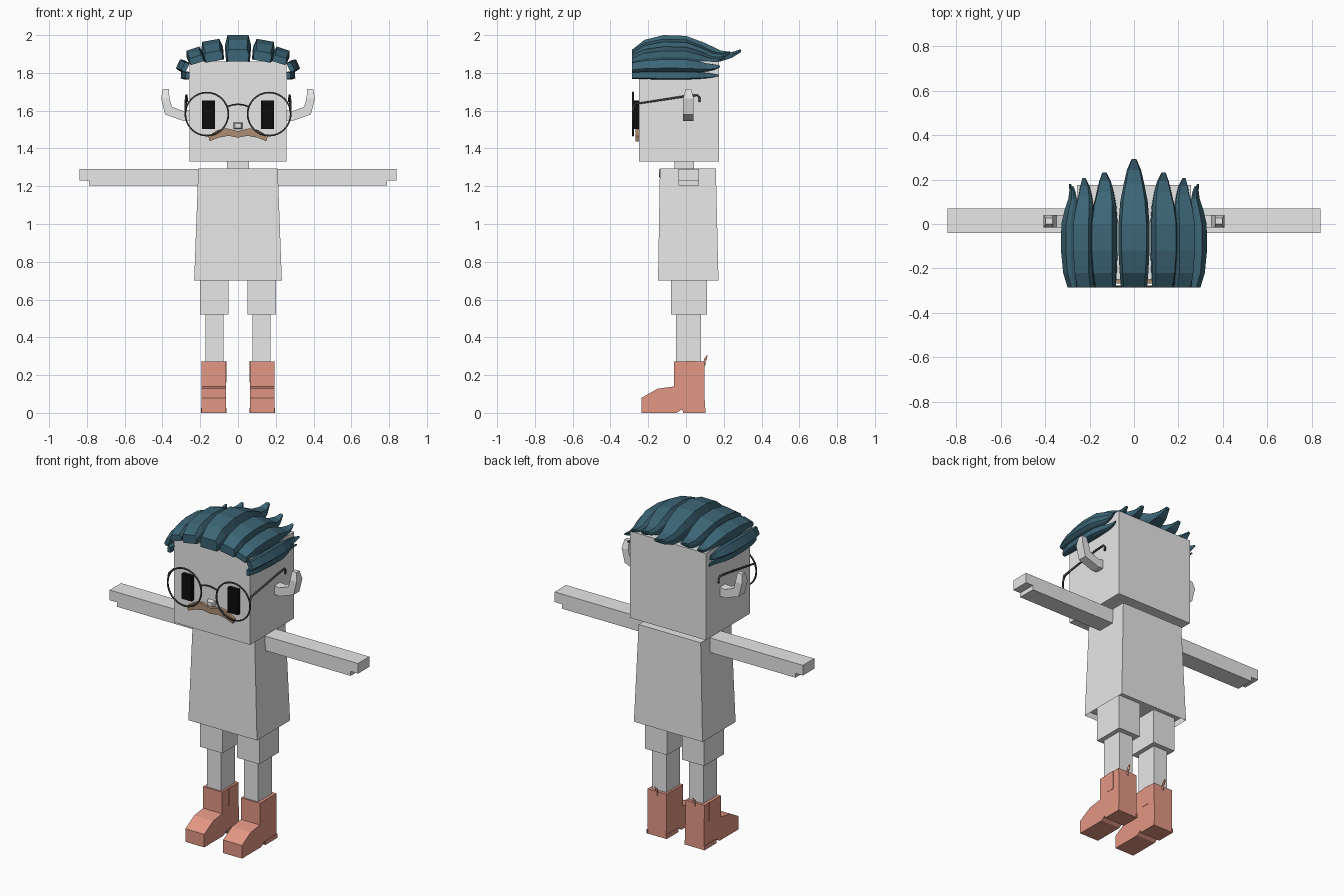
import bpy, bmesh
from math import radians, sin, cos, pi
from mathutils import Vector

cube = bpy.data.objects.get("Cube")
if cube:
    bpy.data.objects.remove(cube, do_unlink=True)


def material(name, colour):
    m = bpy.data.materials.new(name)
    m.use_nodes = True
    m.diffuse_color = (*colour, 1)
    m.node_tree.nodes["Principled BSDF"].inputs["Base Color"].default_value = (*colour, 1)
    return m


GREY = material("pale grey", (0.8, 0.8, 0.8))
TEAL = material("dark teal", (0.045, 0.13, 0.18))
CORAL = material("coral leather", (0.77, 0.31, 0.23))
BROWN = material("moustache brown", (0.42, 0.27, 0.17))
BLACK = material("eye black", (0.004, 0.004, 0.004))
WIRE = material("wire grey", (0.05, 0.055, 0.055))


def loft(name, rings, mat, cap_start=True):
    """Skin a list of equal-length point rings, mirrored copies handled by caller."""
    bm = bmesh.new()
    rows = [[bm.verts.new(p) for p in ring] for ring in rings]
    n = len(rows[0])
    for a, b in zip(rows, rows[1:]):
        for i in range(n):
            j = (i + 1) % n
            bm.faces.new((a[i], a[j], b[j], b[i]))
    if cap_start:
        bm.faces.new(rows[0][::-1])
    bm.faces.new(rows[-1])
    bmesh.ops.recalc_face_normals(bm, faces=bm.faces)
    mesh = bpy.data.meshes.new(name)
    bm.to_mesh(mesh)
    bm.free()
    mesh.materials.append(mat)
    ob = bpy.data.objects.new(name, mesh)
    bpy.context.collection.objects.link(ob)
    return ob


def rect(x0, x1, y0, y1, z):
    return [(x0, y0, z), (x1, y0, z), (x1, y1, z), (x0, y1, z)]


def box(name, x, y, z, mat):
    return loft(name, [rect(*x, *y, z[0]), rect(*x, *y, z[1])], mat)


def prism(name, profile, axis, lo, hi, mat):
    """Extrude a 2D outline along x (outline is y,z) or y (outline is x,z)."""
    place = (lambda p, d: (d, *p)) if axis == "x" else (lambda p, d: (p[0], d, p[1]))
    return loft(name, [[place(p, d) for p in profile] for d in (lo, hi)], mat)


def mirror(ob):
    """Mirror a part to the other side of the body."""
    m = ob.modifiers.new("mirror", "MIRROR")
    m.use_mirror_merge = False
    return ob


def wire(name, points, radius, mat):
    curve = bpy.data.curves.new(name, "CURVE")
    curve.dimensions = "3D"
    curve.bevel_depth = radius
    curve.bevel_resolution = 1
    curve.use_fill_caps = True
    s = curve.splines.new("POLY")
    s.points.add(len(points) - 1)
    for p, co in zip(s.points, points):
        p.co = (*co, 1)
    curve.materials.append(mat)
    ob = bpy.data.objects.new(name, curve)
    bpy.context.collection.objects.link(ob)
    return ob


# Head, neck and shirt (the shirt is open underneath)
box("head", (-0.257, 0.257), (-0.25, 0.175), (1.33, 1.86), GREY)
box("neck", (-0.057, 0.057), (-0.06, 0.042), (1.27, 1.34), GREY)
loft("shirt", [rect(-0.232, 0.232, -0.148, 0.172, 0.70),
               rect(-0.21, 0.21, -0.138, 0.158, 1.295)], GREY, cap_start=False)
box("shirt_lining", (-0.225, 0.225), (-0.14, 0.162), (0.73, 0.74), GREY)
collar = [(0.08 * cos(pi + pi * i / 10), 1.29 + 0.043 * sin(pi + pi * i / 10)) for i in range(11)]
prism("collar", collar, "y", -0.144, -0.136, GREY)

# Arms with a stepped hand
mirror(prism("arm", [(0.2, 1.292), (0.84, 1.292), (0.84, 1.23), (0.79, 1.23),
                     (0.79, 1.203), (0.2, 1.203)], "y", -0.04, 0.07, GREY))

# Shorts and legs
mirror(box("shorts_leg", (0.05, 0.2), (-0.08, 0.11), (0.52, 0.73), GREY))
mirror(box("leg", (0.077, 0.173), (-0.053, 0.08), (0.25, 0.53), GREY))

# Boots with side panel, sole and pull tab
mirror(prism("boot", [(-0.235, 0.0), (-0.235, 0.08), (-0.15, 0.128), (-0.063, 0.14),
                      (-0.063, 0.272), (0.097, 0.272), (0.1, 0.0), (-0.015, 0.0),
                      (-0.02, 0.02), (-0.05, 0.0)], "x", 0.064, 0.192, CORAL))
for side, x in (("outer", 0.19), ("inner", 0.062)):
    mirror(box("boot_panel_" + side, (x, x + 0.004), (0.0, 0.05), (0.16, 0.274), CORAL))
    mirror(box("heel_edge_" + side, (x - 0.002, x + 0.006), (-0.015, 0.102), (0, 0.025), CORAL))
mirror(wire("boot_pull_tab", [(0.128, 0.097, 0.25), (0.128, 0.1, 0.285), (0.128, 0.113, 0.305),
                              (0.128, 0.103, 0.28)], 0.006, CORAL))

# Ears: bent blocks, narrowing to the tip
ear = [((0.25, 1.577), 0.027, (0, 0.027)), ((0.29, 1.572), 0.028, (0, 0.026)),
       ((0.368, 1.6), 0.028, (-0.018, 0.02)), ((0.385, 1.665), 0.028, (-0.022, 0)),
       ((0.382, 1.715), 0.014, (-0.016, 0))]
mirror(loft("ear", [[(x + s * u, 0.013 + t * d, z + s * v)
                     for s, t in ((-1, -1), (1, -1), (1, 1), (-1, 1))]
                    for (x, z), d, (u, v) in ear], GREY))

# Eyes, nose and moustache
mirror(box("eye", (0.122, 0.19), (-0.275, -0.245), (1.503, 1.655), BLACK))
nose = [[(s * w, y, 1.52 + t * w * 0.7) for s, t in ((-1, -1), (1, -1), (1, 1), (-1, 1))]
        for y, w in ((-0.245, 0.026), (-0.275, 0.017))]
loft("nose", nose, GREY)
top = [(0, 1.492), (0.06, 1.507), (0.11, 1.497), (0.158, 1.465)]
under = [(0.15, 1.438), (0.105, 1.457), (0.05, 1.467), (0, 1.457)]
half = top + under
prism("moustache", half + [(-x, z) for x, z in half[-2:0:-1]], "y", -0.268, -0.245, BROWN)

# Glasses
rim = [(0.165 + 0.114 * cos(i * pi / 16), -0.281, 1.582 + 0.114 * sin(i * pi / 16))
       for i in range(32)]
ob = mirror(wire("glasses_rim", rim, 0.005, WIRE))
ob.data.splines[0].use_cyclic_u = True
wire("glasses_bridge", [(x, -0.281, 1.634 - 4 * x * x) for x in (-0.06, -0.03, 0, 0.03, 0.06)],
     0.005, WIRE)
mirror(wire("glasses_temple", [(0.277, -0.281, 1.6), (0.277, -0.272, 1.635), (0.275, 0.0, 1.677),
                               (0.273, 0.06, 1.682), (0.272, 0.072, 1.67),
                               (0.272, 0.072, 1.645)], 0.006, WIRE))

# Hair locks: station = (y, underside, topside, width), heights relative to the lock
LOCK = [(-0.285, 0, 0.45, 0.84), (-0.22, 0, 0.82, 0.92), (-0.12, 0, 1, 1), (0, 0, 0.97, 1),
        (0.35, 0, 0.7, 0.88), (0.62, 0, 0.42, 0.66), (0.83, 0.14, 0.36, 0.46),
        (1, 0.36, 0.47, 0.16)]
SECTION = [(-0.9, 0), (0.9, 0), (1, 0.6), (0.8, 1), (-0.8, 1), (-1, 0.6)]


def lock(name, x, z, width, height, tip, tilt):
    c, s = cos(radians(tilt)), sin(radians(tilt))
    rings = []
    for y, lo, hi, w in LOCK:
        ring = []
        for u, v in SECTION:
            a, b = u * w * width, (lo + (hi - lo) * v) * height
            ring.append(Vector((x + a * c + b * s, y * tip if y > 0 else y, z - a * s + b * c)))
        rings.append(ring)
    return loft(name, rings, TEAL)


lock("hair_centre", 0, 1.86, 0.07, 0.14, 0.292, 0)
for name, *spec in (("hair_upper", 0.125, 1.862, 0.058, 0.112, 0.232, 10),
                    ("hair_shoulder", 0.215, 1.852, 0.045, 0.08, 0.207, 18),
                    ("hair_side", 0.268, 1.825, 0.032, 0.055, 0.18, 65),
                    ("hair_lower", 0.257, 1.785, 0.022, 0.045, 0.172, 85)):
    mirror(lock(name, *spec))
